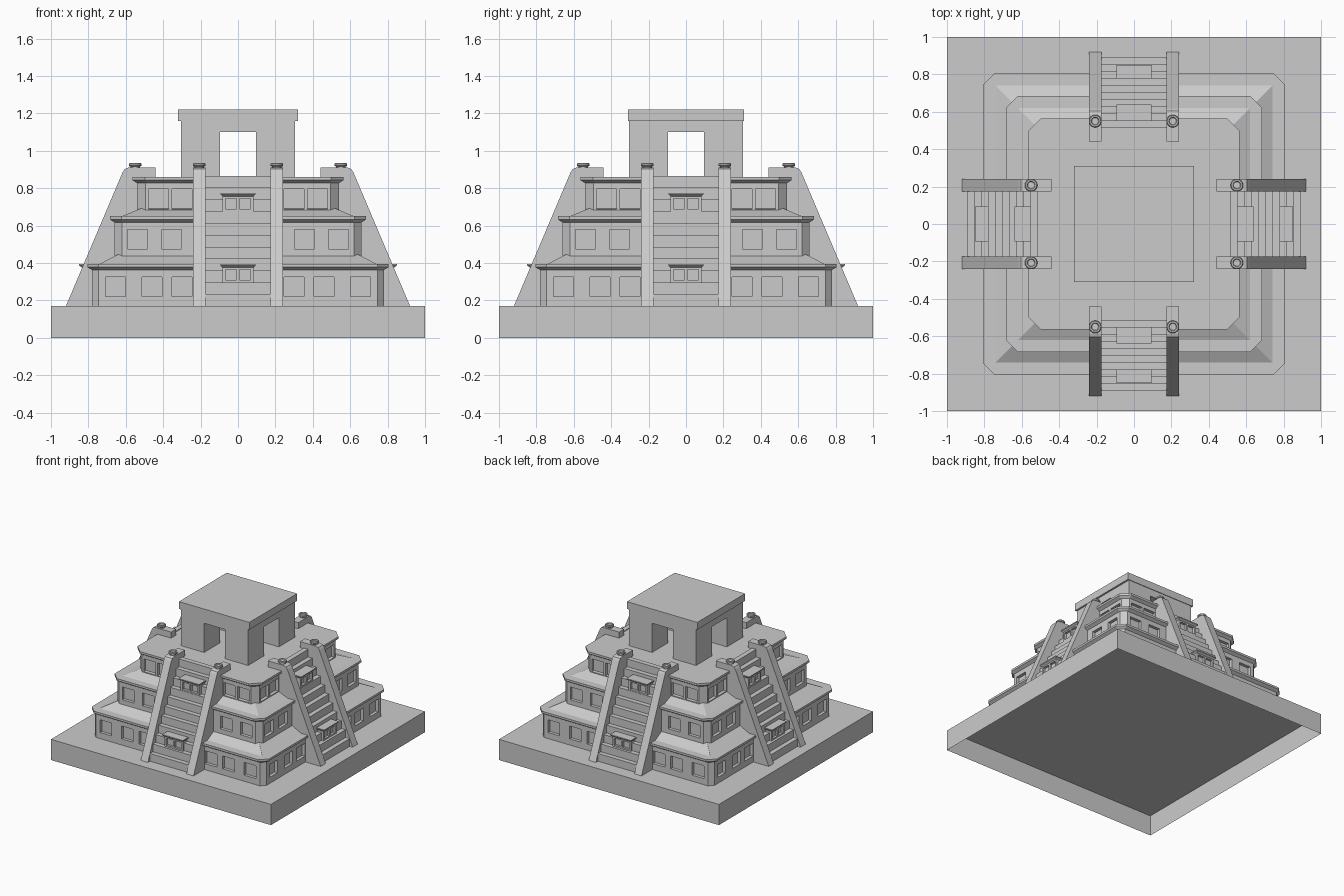
import bpy, bmesh, math
from mathutils import Matrix, Vector

if "Cube" in bpy.data.objects:
    bpy.data.objects.remove(bpy.data.objects["Cube"])

stone = bpy.data.materials.new("grey_stone")
stone.diffuse_color = (0.6, 0.6, 0.6, 1)
stone.use_nodes = True
stone.node_tree.nodes["Principled BSDF"].inputs["Base Color"].default_value = stone.diffuse_color


def finish(bm, name):
    bmesh.ops.recalc_face_normals(bm, faces=bm.faces)
    me = bpy.data.meshes.new(name)
    bm.to_mesh(me)
    bm.free()
    me.materials.append(stone)
    ob = bpy.data.objects.new(name, me)
    bpy.context.collection.objects.link(ob)
    return ob


def box(bm, x0, x1, y0, y1, z0, z1):
    m = Matrix.Translation(((x0 + x1) / 2, (y0 + y1) / 2, (z0 + z1) / 2))
    m = m @ Matrix.Diagonal((x1 - x0, y1 - y0, z1 - z0, 1))
    return bmesh.ops.create_cube(bm, size=1, matrix=m)["verts"]


def loft(bm, rings):
    """Bridge equal-length rings of points and cap both ends."""
    vs = [[bm.verts.new(p) for p in r] for r in rings]
    n = len(vs[0])
    for a, b in zip(vs, vs[1:]):
        for i in range(n):
            bm.faces.new((a[i], a[(i + 1) % n], b[(i + 1) % n], b[i]))
    bm.faces.new(vs[0][::-1])
    bm.faces.new(vs[-1])


def extrude_yz(bm, profile, x0, x1):
    loft(bm, [[(x, y, z) for y, z in profile] for x in (x0, x1)])


def four_sides(bm):
    """Repeat the front geometry on the other three sides."""
    geom = bm.verts[:] + bm.edges[:] + bm.faces[:]
    for k in range(1, 4):
        d = bmesh.ops.duplicate(bm, geom=geom)["geom"]
        bmesh.ops.rotate(bm, verts=[v for v in d if isinstance(v, bmesh.types.BMVert)],
                         cent=(0, 0, 0), matrix=Matrix.Rotation(k * math.pi / 2, 3, 'Z'))


def cut(ob, bm_cut):
    cutter = finish(bm_cut, "window_cutter")
    cutter.hide_render = True
    mod = ob.modifiers.new("windows", 'BOOLEAN')
    mod.operation, mod.solver, mod.object = 'DIFFERENCE', 'EXACT', cutter
    bpy.context.view_layer.objects.active = ob
    bpy.ops.object.modifier_apply(modifier=mod.name)
    bpy.data.objects.remove(cutter)


def ring(h, c, z):
    """Chamfered square with a slot for the stairs on each side."""
    s, d = 0.2, 0.48
    quad = [(h, s), (h, h - c), (h - c, h), (s, h), (s, d), (-s, d)]
    return [Matrix.Rotation(k * math.pi / 2, 3, 'Z') @ Vector((x, y, z))
            for k in range(4) for x, y in quad]


# base slab, open underneath
bm = bmesh.new()
box(bm, -1, 1, -1, 1, 0, 0.17)
bmesh.ops.delete(bm, geom=[f for f in bm.faces if f.calc_center_median().z < 0.01], context='FACES')
finish(bm, "base_slab")

# three tiers: half width, chamfer, bottom, top, window centres, window bottom and top
tiers = [(0.78, 0.035, 0.17, 0.395, (0.30, 0.46, 0.655), 0.22, 0.325),
         (0.66, 0.04, 0.395, 0.65, (0.355, 0.537), 0.475, 0.58),
         (0.54, 0.045, 0.65, 0.86, (0.30, 0.425), 0.69, 0.795)]
for i, (h, c, z0, z1, xs, w0, w1) in enumerate(tiers):
    bm = bmesh.new()
    loft(bm, [ring(h, c, z0), ring(h, c, z1 - 0.033), ring(h + 0.025, c + 0.023, z1 - 0.017),
              ring(h + 0.025, c + 0.023, z1)])
    tier = finish(bm, f"tier_{i + 1}")
    bm = bmesh.new()
    for x in xs:
        for s in (-1, 1):
            box(bm, s * x - 0.053, s * x + 0.053, -h - 0.05, -h + 0.025, w0, w1)
    four_sides(bm)
    cut(tier, bm)

# sloped roofs above the two lower tiers
for name, a, b, z0, z1 in (("lower_slope", 0.74, 0.64, 0.395, 0.447), ("middle_slope", 0.62, 0.52, 0.65, 0.692)):
    bm = bmesh.new()
    loft(bm, [ring(a, 0.001, z0), ring(b, 0.001, z1)])
    finish(bm, name)

# stairs
N, y0, y1, z0, z1 = 11, -0.893, -0.515, 0.17, 0.866
prof = []
for i in range(N):
    y = y0 + (y1 - y0) * i / (N - 1)
    prof += [(y, z0 + (z1 - z0) * i / N), (y, z0 + (z1 - z0) * (i + 1) / N)]
prof += [(-0.475, z1), (-0.475, z0)]
bm = bmesh.new()
extrude_yz(bm, prof, -0.178, 0.178)
four_sides(bm)
finish(bm, "stairs")

# sloping side walls of the stairs
bm = bmesh.new()
for x in (-0.24, 0.175):
    extrude_yz(bm, [(-0.92, 0.17), (-0.617, 0.885), (-0.605, 0.903), (-0.585, 0.91),
                    (-0.44, 0.91), (-0.44, 0.17)], x, x + 0.065)
four_sides(bm)
finish(bm, "stair_side_walls")

# round finials with a dished top
bm = bmesh.new()
for x in (-0.2075, 0.2075):
    loft(bm, [[(x + r * math.cos(t * math.pi / 8), -0.55 + r * math.sin(t * math.pi / 8), z)
               for t in range(16)]
              for r, z in ((0.026, 0.9), (0.026, 0.915), (0.034, 0.92), (0.034, 0.93),
                           (0.03, 0.935), (0.022, 0.935), (0.018, 0.928))])
four_sides(bm)
finish(bm, "finials")

# small shrines on the stairs with two niches and a flared cap
for name, front, back, zb in (("lower_shrine", -0.835, -0.74, 0.29), ("upper_shrine", -0.625, -0.52, 0.67)):
    bm = bmesh.new()
    box(bm, -0.083, 0.083, front, back, zb, zb + 0.088)
    four_sides(bm)
    shrine = finish(bm, name)
    bm = bmesh.new()
    for x in (-0.038, 0.038):
        box(bm, x - 0.03, x + 0.03, front - 0.03, front + 0.02, zb + 0.018, zb + 0.075)
    four_sides(bm)
    cut(shrine, bm)
    bm = bmesh.new()
    loft(bm, [[(-w, front - o, z), (w, front - o, z), (w, back, z), (-w, back, z)]
              for w, o, z in ((0.083, 0, zb + 0.086), (0.094, 0.015, zb + 0.097), (0.094, 0.015, zb + 0.105))])
    four_sides(bm)
    finish(bm, name + "_cap")

# temple: solid block crossed by two passages, then the roof plate
bm = bmesh.new()
for sx in (-1, 1):
    for sy in (-1, 1):
        x, y = sorted((sx * 0.095, sx * 0.305)), sorted((sy * 0.095, sy * 0.305))
        box(bm, *x, *y, 0.86, 1.10)
finish(bm, "temple_piers")
bm = bmesh.new()
box(bm, -0.305, 0.305, -0.305, 0.305, 1.10, 1.16)
finish(bm, "temple_lintel")
bm = bmesh.new()
box(bm, -0.32, 0.32, -0.31, 0.31, 1.16, 1.22)
finish(bm, "temple_roof")
